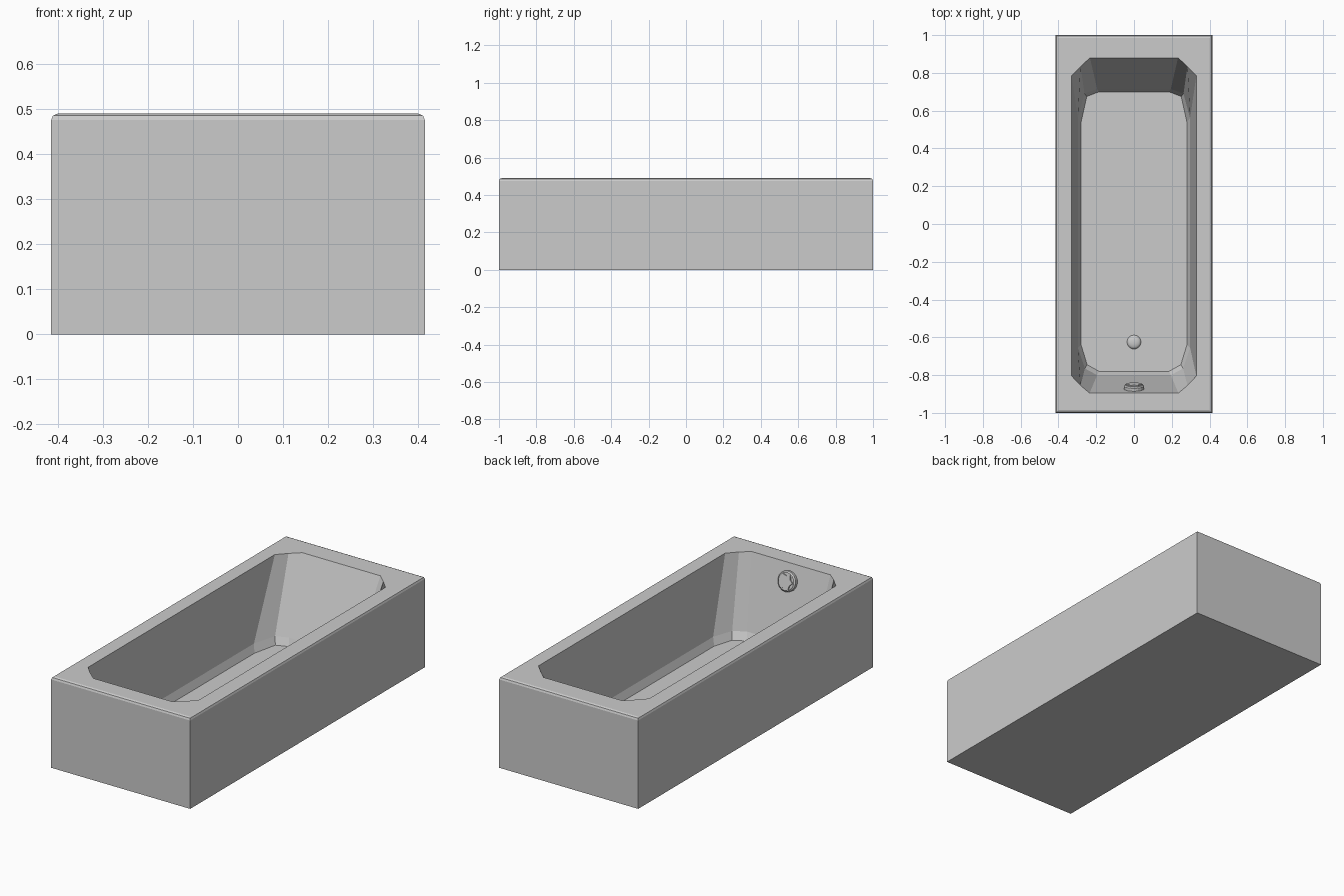
import bpy, bmesh, math
from mathutils import Matrix

if "Cube" in bpy.data.objects:
    bpy.data.objects.remove(bpy.data.objects["Cube"])


def finish(name, bm):
    bmesh.ops.recalc_face_normals(bm, faces=bm.faces)
    me = bpy.data.meshes.new(name)
    bm.to_mesh(me)
    bm.free()
    ob = bpy.data.objects.new(name, me)
    bpy.context.collection.objects.link(ob)
    return ob


def loft(name, rings):
    """Skin a stack of equal-length rings and cap both ends."""
    bm = bmesh.new()
    vs = [[bm.verts.new(p) for p in r] for r in rings]
    n = len(vs[0])
    for a, b in zip(vs, vs[1:]):
        for i in range(n):
            j = (i + 1) % n
            bm.faces.new((a[i], a[j], b[j], b[i]))
    bm.faces.new(vs[0])
    bm.faces.new(vs[-1])
    return finish(name, bm)


def basin_ring(z, back, front):
    """Mirror three back-corner and three front-corner points across x."""
    right = front + back
    left = [(-x, y) for x, y in reversed(right)]
    return [(x, y, z) for x, y in right + left]


def round_ring(r, z, n=12, lobe=0.0):
    return [((r - lobe * (i % 2)) * math.cos(math.tau * i / n),
             (r - lobe * (i % 2)) * math.sin(math.tau * i / n), z) for i in range(n)]


# Outer tub block with rounded top edges
bm = bmesh.new()
bmesh.ops.create_cube(bm, size=1, matrix=Matrix.Translation((0, 0, 0.245))
                      @ Matrix.Diagonal((0.83, 2, 0.49, 1)))
top = [e for e in bm.edges if all(v.co.z > 0.4 for v in e.verts)]
bmesh.ops.bevel(bm, geom=top, offset=0.014, segments=2, profile=0.5, affect='EDGES')
tub = finish("bathtub", bm)

# Basin hollow: floor, lower bevel, rim and an overshoot above the rim
rim = ([(0.33, 0.785), (0.283, 0.834), (0.233, 0.88)],
       [(0.235, -0.895), (0.283, -0.855), (0.33, -0.805)])
low = ([(0.297, 0.56), (0.262, 0.69), (0.195, 0.715)],
       [(0.195, -0.80), (0.26, -0.765), (0.297, -0.655)])
floor = ([(0.28, 0.54), (0.25, 0.675), (0.185, 0.70)],
         [(0.185, -0.78), (0.248, -0.745), (0.28, -0.64)])
hollow = loft("basin_cutter", [basin_ring(0.065, *floor), basin_ring(0.105, *low),
                               basin_ring(0.49, *rim), basin_ring(0.6, *rim)])
hollow.hide_render = True
mod = tub.modifiers.new("hollow", 'BOOLEAN')
mod.operation = 'DIFFERENCE'
mod.solver = 'EXACT'
mod.object = hollow
bpy.context.view_layer.objects.active = tub
tub.select_set(True)
bpy.ops.object.modifier_apply(modifier=mod.name)
bpy.data.objects.remove(hollow)

# Overflow cap on the sloped front wall: round plate and lobed knob
tilt = Matrix.Translation((0, -0.873, 0.402)) @ Matrix.Rotation(math.radians(-76), 4, 'X')
plate = loft("overflow_plate", [round_ring(0.053, -0.005, 16), round_ring(0.053, 0.016, 16),
                                round_ring(0.046, 0.022, 16)])
knob = loft("overflow_knob", [round_ring(0.044, 0.015, 12, 0.012),
                              round_ring(0.042, 0.028, 12, 0.012)])
plate.matrix_world = tilt
knob.matrix_world = tilt

# Low domed drain plug on the floor
drain = loft("drain_plug", [round_ring(0.038, 0.06, 24), round_ring(0.036, 0.069, 24),
                            round_ring(0.026, 0.075, 24), round_ring(0.012, 0.078, 24)])
drain.location = (0, -0.625, 0)
bpy.ops.object.select_all(action='DESELECT')
drain.select_set(True)
bpy.context.view_layer.objects.active = drain
bpy.ops.object.shade_smooth_by_angle(angle=math.radians(60))
